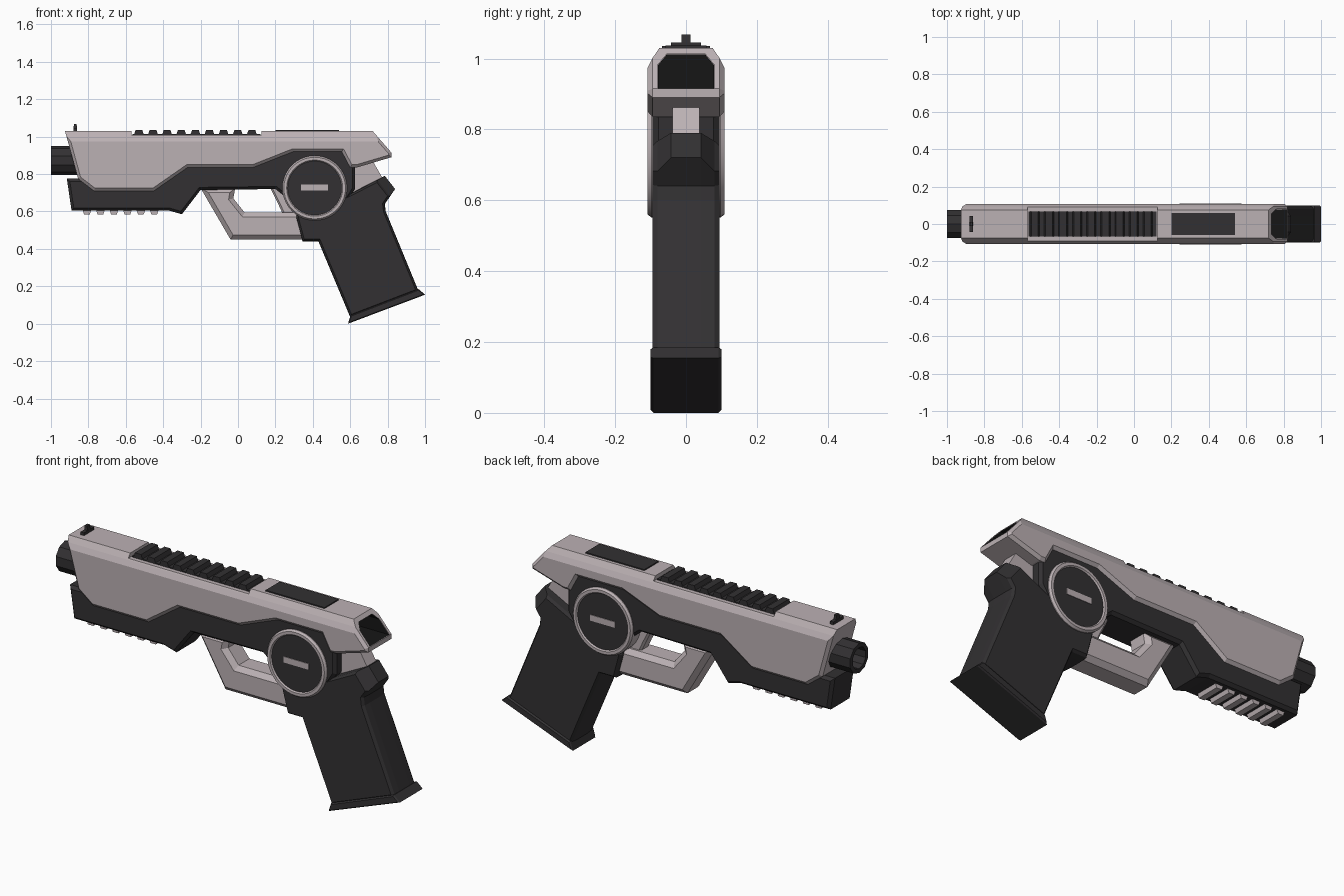
import bpy, bmesh, math
from mathutils import Vector

if "Cube" in bpy.data.objects:
    bpy.data.objects.remove(bpy.data.objects["Cube"])


def material(name, rgb):
    m = bpy.data.materials.new(name)
    m.diffuse_color = (*rgb, 1)
    m.use_nodes = True
    m.node_tree.nodes["Principled BSDF"].inputs["Base Color"].default_value = m.diffuse_color
    return m


LIGHT = material("light_shell", (0.50, 0.44, 0.455))
DARK = material("dark_polymer", (0.032, 0.03, 0.032))
BLACK = material("black", (0.008, 0.008, 0.008))


def finish(name, bm, mat, smooth=False):
    bmesh.ops.remove_doubles(bm, verts=bm.verts, dist=1e-5)
    bmesh.ops.recalc_face_normals(bm, faces=bm.faces)
    me = bpy.data.meshes.new(name)
    bm.to_mesh(me)
    bm.free()
    ob = bpy.data.objects.new(name, me)
    bpy.context.collection.objects.link(ob)
    me.materials.append(mat)
    if smooth:
        me.polygons.foreach_set("use_smooth", [True] * len(me.polygons))
        me.set_sharp_from_angle(angle=math.radians(25))
    return ob


def inset(pts, dists):
    """Move every edge of an xz outline inward by its own distance."""
    n = len(pts)
    p = [Vector(q) for q in pts]
    area = sum(p[i].x * p[(i + 1) % n].y - p[(i + 1) % n].x * p[i].y for i in range(n))
    s = 1 if area > 0 else -1
    out = []
    for i in range(n):
        d1, d2 = (p[i] - p[i - 1]).normalized(), (p[(i + 1) % n] - p[i]).normalized()
        n1, n2 = Vector((-d1.y, d1.x)) * s, Vector((-d2.y, d2.x)) * s
        det = n1.x * n2.y - n1.y * n2.x
        a, b = dists[i - 1], dists[i]
        if abs(det) < 1e-4:
            out.append(p[i] + n1 * a)
        else:
            out.append(p[i] + Vector((a * n2.y - b * n1.y, b * n1.x - a * n2.x)) / det)
    return out


def slab(name, pts, layers, mat, special=()):
    """Symmetric slab from an xz outline; layers = (half width, inset, inset of special edges)."""
    full = [(-y, d, e) for y, d, e in reversed(layers)] + list(layers)
    bm = bmesh.new()
    rings = []
    for y, d, e in full:
        o = inset(pts, [e if i in special else d for i in range(len(pts))])
        rings.append([bm.verts.new((q.x, y, q.y)) for q in o])
    n = len(pts)
    for a, b in zip(rings, rings[1:]):
        for i in range(n):
            bm.faces.new((a[i], a[(i + 1) % n], b[(i + 1) % n], b[i]))
    bm.faces.new(rings[0])
    bm.faces.new(rings[-1])
    return finish(name, bm, mat)


def block(name, x0, x1, z0, z1, half, mat, taper=0.0):
    return slab(name, [(x0, z0), (x1, z0), (x1 - taper, z1), (x0 + taper, z1)],
                [(half, 0, 0)], mat)


def lathe(name, prof, place, segs, mat, smooth=False):
    """Spin a closed (radius, distance) loop; place(u, v, t) gives the position."""
    bm = bmesh.new()
    rings = []
    for r, t in prof:
        rings.append([bm.verts.new(place(r * math.sin(math.tau * k / segs),
                                         r * math.cos(math.tau * k / segs), t))
                      for k in range(segs)])
    for a, b in zip(rings, rings[1:] + rings[:1]):
        if prof[rings.index(a)][0] == 0 and prof[rings.index(b)][0] == 0:
            continue
        for i in range(segs):
            j = (i + 1) % segs
            bm.faces.new((a[i], a[j], b[j], b[i]))
    bmesh.ops.dissolve_degenerate(bm, dist=1e-5, edges=bm.edges)
    return finish(name, bm, mat, smooth)


# Slide: chamfered shell with stepped lower edge
slide = slab("slide", [(-.925, 1.03), (-.855, .775), (-.77, .71), (-.45, .71), (-.27, .835),
                       (.08, .835), (.295, .92), (.555, .92), (.6, .835), (.635, .835),
                       (.82, .89), (.82, .915), (.72, 1.03)],
             [(.075, 0, 0), (.094, 0, .028), (.108, .015, .055)], LIGHT, special={12})


# Rear opening of the slide, with a dark liner
HEX = [(-.08, .915), (.08, .915), (.08, .982), (.055, 1.012), (-.055, 1.012), (-.08, .982)]


def hex_tube(name, scale, depth, end, mat, capped):
    bm = bmesh.new()
    mid = .965
    sec = [(y * scale, mid + (z - mid) * scale) for y, z in HEX]
    a = [bm.verts.new((depth, y, z)) for y, z in sec]
    b = [bm.verts.new((end(z), y, z)) for y, z in sec]
    for i in range(6):
        bm.faces.new((a[i], a[(i + 1) % 6], b[(i + 1) % 6], b[i]))
    bm.faces.new(a)
    if capped:
        bm.faces.new(b)
    return finish(name, bm, mat)


hole = hex_tube("rear_cutter", 1.0, .63, lambda z: .95, BLACK, True)
hex_tube("rear_liner", .985, .635, lambda z: .718 + (1.03 - z) * .87, BLACK, False)
notch = block("rail_cutter", -.57, .125, 1.008, 1.1, .2, DARK)
for cutter in (hole, notch):
    mod = slide.modifiers.new("cut", "BOOLEAN")
    mod.operation, mod.solver, mod.object = "DIFFERENCE", "EXACT", cutter
    cutter.hide_render = True
    cutter.hide_viewport = True
    cutter.display_type = "WIRE"

# Top rail, top panel and front sight
block("rail_base", -.565, .12, .99, 1.013, .068, DARK)
for i in range(9):
    x = -.56 + i * .0755
    block(f"rail_tooth_{i}", x, x + .06, 1.0, 1.035, .068, DARK, .012)
block("top_panel", .2, .54, 1.02, 1.036, .058, DARK)
block("sight_base", -.88, -.86, 1.02, 1.045, .042, DARK)
block("sight_post", -.88, -.86, 1.04, 1.068, .012, DARK, .003)

# Barrel with bore
lathe("barrel", [(0, -.7), (.078, -.7), (.078, -1), (.056, -1), (.056, -.88), (0, -.88)],
      lambda u, v, t: (t, u, .873 + v), 10, DARK)

# Lower frame
slab("frame", [(-.915, .775), (-.89, .605), (-.37, .605), (-.3, .585), (-.2, .715), (.2, .72),
               (.35, .6), (.55, .6), (.625, .72), (.625, .84), (.56, .94), (.28, .94),
               (.07, .88), (-.25, .88), (-.4, .775)],
     [(.078, 0, 0), (.094, .014, .014)], DARK)
for i in range(6):
    x = -.835 + i * .072
    block(f"under_tooth_{i}", x + .055, x, .62, .585, .062, LIGHT, -.012)

# Trigger guard and trigger
slab("trigger_guard", [(-.2, .725), (-.04, .45), (.37, .45), (.37, .595), (.035, .595),
                       (-.025, .67), (-.015, .725)],
     [(.045, 0, 0), (.068, .024, .024)], LIGHT)
slab("trigger", [(.165, .74), (.23, .74), (.31, .6), (.3, .57), (.24, .585), (.215, .64)],
     [(.025, 0, 0), (.035, .01, .01)], LIGHT)

# Grip, base plate and light tang core
slab("grip", [(.33, .64), (.31, .57), (.345, .44), (.43, .44), (.6, .035), (.965, .175),
              (.79, .6), (.785, .64), (.84, .72), (.785, .79), (.58, .685), (.45, .71)],
     [(.042, 0, 0), (.08, .002, .045), (.094, .012, .055)], DARK, special={8})
slab("grip_base_plate", [(.602, .045), (.588, 0), (1.0, .155), (.966, .185)],
     [(.092, 0, 0), (.1, .005, .005)], DARK)
slab("tang_core", [(.56, .68), (.6, .86), (.72, .87), (.775, .775)], [(.038, 0, 0)], LIGHT)

# Round side plates: light ring, dark disc and inlaid bar


def on_side(u, v, t):
    return (.41 + u, t, .725 + v)


lathe("side_ring", [(.173, -.098), (.165, -.109), (.15, -.109), (.143, -.1),
                    (.143, .1), (.15, .109), (.165, .109), (.173, .098)],
      on_side, 40, LIGHT, True)
lathe("side_disc", [(0, -.102), (.146, -.102), (.146, .102), (0, .102)], on_side, 40, DARK, True)
block("side_bar", .337, .481, .713, .744, .105, LIGHT)
